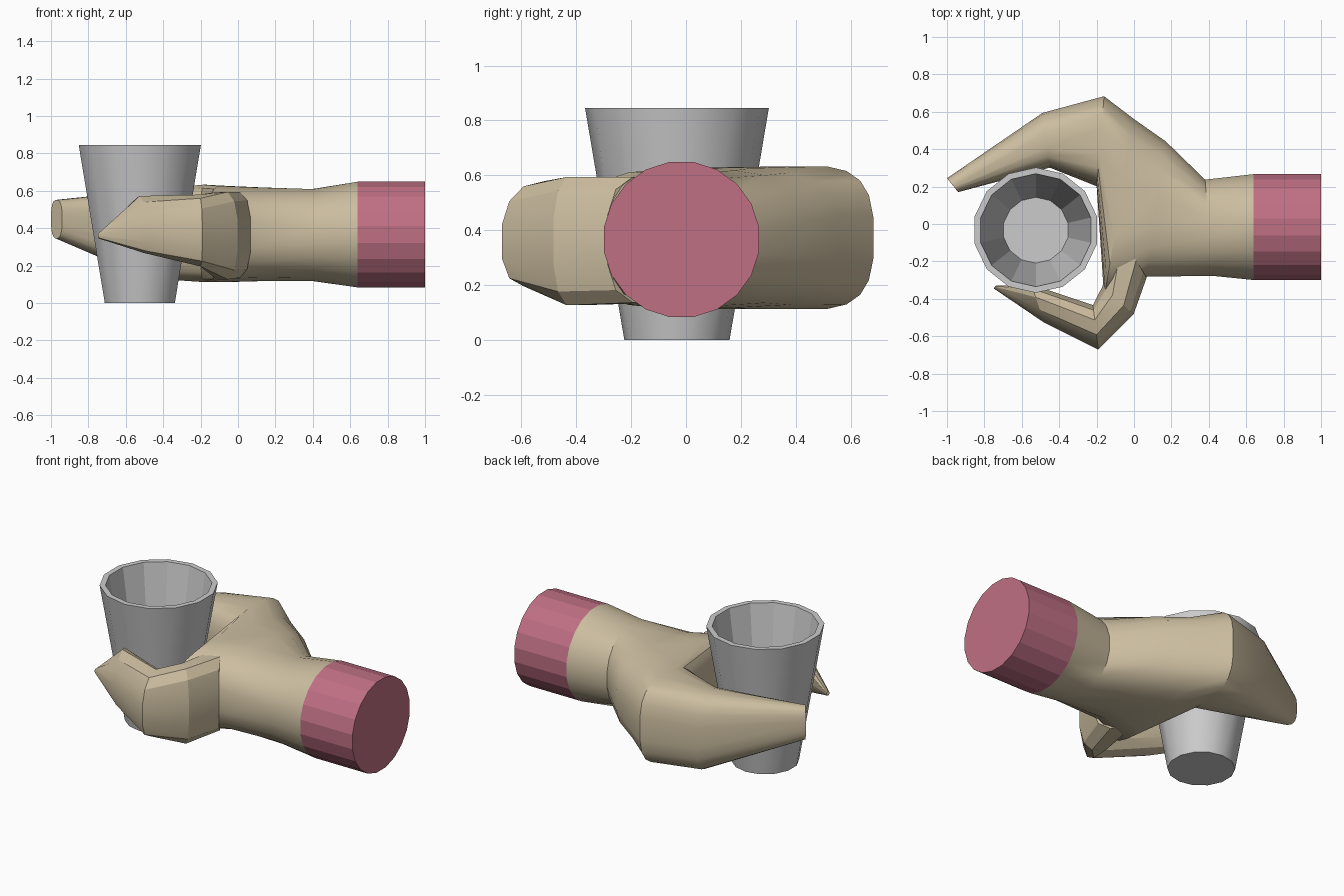
import bpy, bmesh
from math import cos, sin, pi, radians, copysign

if "Cube" in bpy.data.objects:
    bpy.data.objects.remove(bpy.data.objects["Cube"])

TAN = bpy.data.materials.new("skin")
TAN.diffuse_color = (0.60, 0.51, 0.35, 1)
TAN.use_nodes = True
TAN.node_tree.nodes["Principled BSDF"].inputs["Base Color"].default_value = TAN.diffuse_color
PINK = bpy.data.materials.new("cuff_pink")
PINK.diffuse_color = (0.52, 0.16, 0.23, 1)
PINK.use_nodes = True
PINK.node_tree.nodes["Principled BSDF"].inputs["Base Color"].default_value = PINK.diffuse_color


def skin_rings(name, rings, mat=None, smooth=None):
    """Bridge equal-length rings of points into a capped solid."""
    bm = bmesh.new()
    loops = [[bm.verts.new(p) for p in r] for r in rings]
    n = len(loops[0])
    for a, b in zip(loops, loops[1:]):
        for i in range(n):
            j = (i + 1) % n
            bm.faces.new((a[i], a[j], b[j], b[i]))
    bm.faces.new(loops[0])
    bm.faces.new(loops[-1])
    bmesh.ops.recalc_face_normals(bm, faces=bm.faces)
    me = bpy.data.meshes.new(name)
    bm.to_mesh(me)
    bm.free()
    ob = bpy.data.objects.new(name, me)
    bpy.context.collection.objects.link(ob)
    if mat:
        me.materials.append(mat)
    if smooth:
        bpy.ops.object.select_all(action='DESELECT')
        ob.select_set(True)
        bpy.context.view_layer.objects.active = ob
        bpy.ops.object.shade_smooth_by_angle(angle=radians(smooth))
    return ob


def section(n, outer, inner, z0, z1, power=2.0, tilt=0.0):
    """Upright rounded section spanning two plan points."""
    def pw(v):
        return copysign(abs(v) ** (2 / power), v) if abs(v) > 1e-6 else 0.0
    pts = []
    for i in range(n):
        a = 2 * pi * (i + 0.5) / n
        u, v = pw(cos(a)), pw(sin(a))
        pts.append(((outer[0] + inner[0]) / 2 + u * (outer[0] - inner[0]) / 2,
                    (outer[1] + inner[1]) / 2 + u * (outer[1] - inner[1]) / 2,
                    (z0 + z1) / 2 + v * (z1 - z0) / 2 + tilt * u))
    return pts


# pink sleeve cuff
N = 20
skin_rings("sleeve_cuff", [section(N, (x, 0.27), (x, -0.303), 0.08, 0.652)
                           for x in (0.64, 1.0)], PINK)

# wrist, palm and closed fingers as one swept form
hand = [
    ((0.64, 0.27), (0.64, -0.303), 0.08, 0.652, 2.0),
    ((0.38, 0.24), (0.42, -0.28), 0.115, 0.612, 2.2),
    ((0.17, 0.445), (0.07, -0.285), 0.115, 0.62, 2.8),
    ((0.00, 0.565), (-0.16, -0.40), 0.11, 0.628, 3.2),
    ((-0.16, 0.685), (-0.20, 0.20), 0.11, 0.635, 3.0),
    ((-0.49, 0.595), (-0.45, 0.30), 0.13, 0.605, 3.0),
    ((-1.00, 0.245), (-0.94, 0.17), 0.345, 0.552, 2.6),
]
skin_rings("palm_and_fingers", [section(N, *s) for s in hand], TAN, 30)

# thumb curling around the front of the cup
thumb = [
    ((0.07, -0.29), (-0.12, 0.02), 0.13, 0.60, 2.8),
    ((0.00, -0.485), (-0.17, -0.33), 0.12, 0.60, 2.6),
    ((-0.19, -0.675), (-0.22, -0.43), 0.20, 0.575, 2.4, -0.03),
    ((-0.48, -0.53), (-0.55, -0.32), 0.28, 0.56, 2.4, -0.05),
    ((-0.75, -0.345), (-0.74, -0.33), 0.345, 0.375, 2.0),
]
skin_rings("thumb", [section(12, *s) for s in thumb], TAN, 25)

# hollow tapered cup
S = 14
cup_rings = [[(-0.525 + r * cos(2 * pi * (i + 0.5) / S),
               -0.033 + r * sin(2 * pi * (i + 0.5) / S), z) for i in range(S)]
             for r, z in ((0.192, 0), (0.335, 0.845), (0.302, 0.845), (0.176, 0.07))]
cup = skin_rings("cup", cup_rings, None, 35)
for p in cup.data.polygons:      # faceted inside wall
    if p.index >= S:
        p.use_smooth = False
